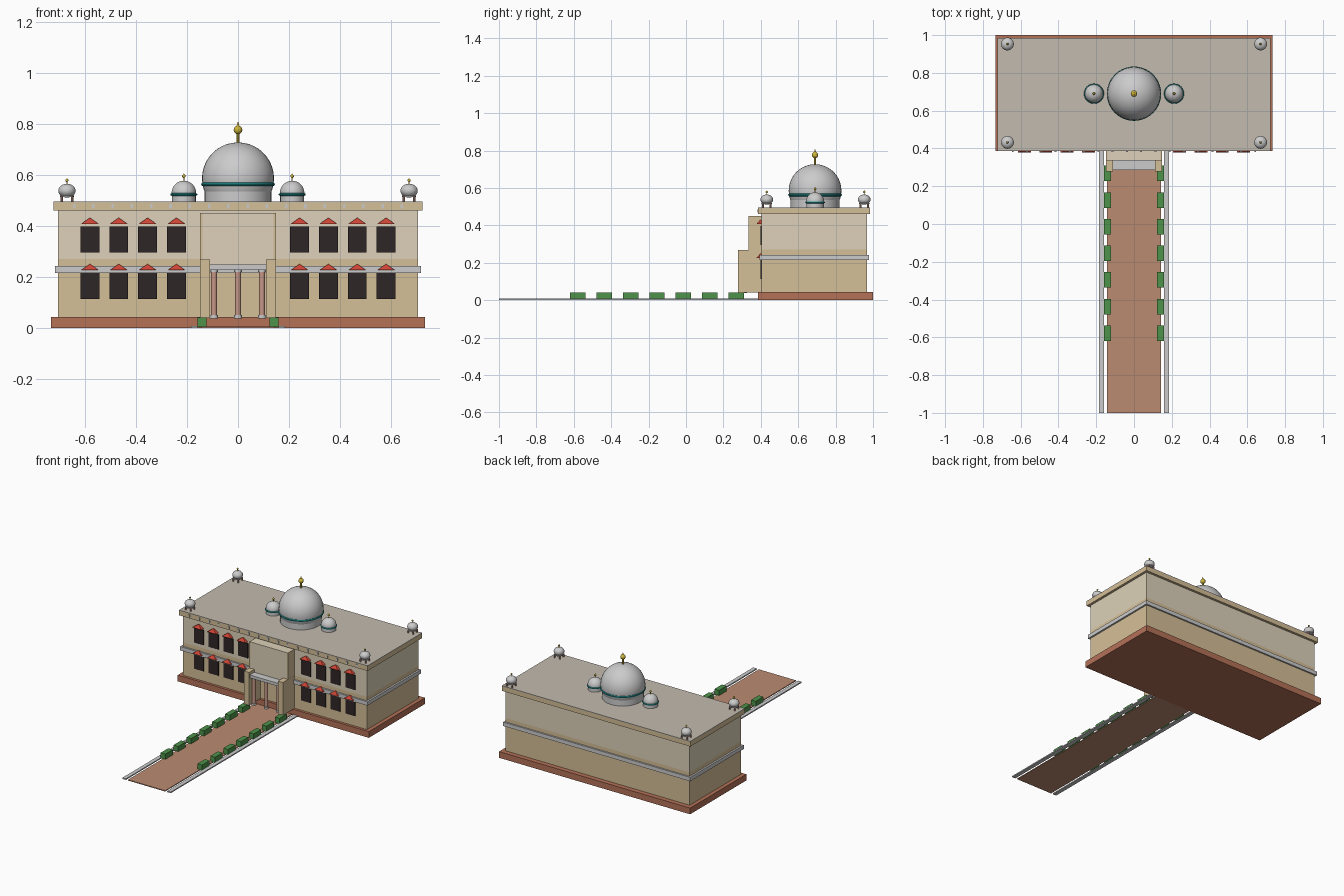
import bpy, math

if "Cube" in bpy.data.objects:
    bpy.data.objects.remove(bpy.data.objects["Cube"])

def mat(name, r, g, b):
    m = bpy.data.materials.new(name)
    m.diffuse_color = tuple((c / 255) ** 2.2 for c in (r, g, b)) + (1,)
    m.use_nodes = True
    m.node_tree.nodes["Principled BSDF"].inputs["Base Color"].default_value = m.diffuse_color
    return m

BRICK = mat("brick", 178, 112, 88)
SAND = mat("sand", 212, 190, 150)
CREAM = mat("cream", 220, 208, 184)
ROOF = mat("roof_stone", 194, 186, 174)
PAVE = mat("paving", 186, 138, 114)
PINK = mat("pink_stone", 196, 150, 134)
DARK = mat("dark_glass", 50, 42, 42)
RED = mat("red_tile", 205, 70, 55)
TEAL = mat("teal_tile", 40, 150, 150)
GOLD = mat("gold", 205, 180, 60)
GREEN = mat("hedge_green", 78, 145, 75)

def finish(name, m, smooth=False):
    o = bpy.context.object
    o.name = name
    if m:
        o.data.materials.append(m)
    if smooth:
        bpy.ops.object.shade_smooth_by_angle(angle=math.radians(35))
    return o

def box(name, x0, x1, y0, y1, z0, z1, m=None):
    bpy.ops.mesh.primitive_cube_add(size=1, location=((x0 + x1) / 2, (y0 + y1) / 2, (z0 + z1) / 2))
    bpy.context.object.scale = (x1 - x0, y1 - y0, z1 - z0)
    bpy.ops.object.transform_apply(location=False, rotation=False, scale=True)
    return finish(name, m)

def cyl(name, x, y, z0, z1, r, m=None, n=24):
    bpy.ops.mesh.primitive_cylinder_add(vertices=n, radius=r, depth=z1 - z0, location=(x, y, (z0 + z1) / 2))
    return finish(name, m, True)

def ball(name, x, y, z, r, m=None, sz=1, seg=32):
    bpy.ops.mesh.primitive_uv_sphere_add(segments=seg, ring_count=seg // 2, radius=r, location=(x, y, z))
    bpy.context.object.scale.z = sz
    return finish(name, m, True)

def ring(name, x, y, z, r, t, m):
    bpy.ops.mesh.primitive_torus_add(location=(x, y, z), major_radius=r, minor_radius=t,
                                     major_segments=40, minor_segments=8)
    return finish(name, m, True)

def cone(name, x, y, z0, z1, r, m, n=12):
    bpy.ops.mesh.primitive_cone_add(vertices=n, radius1=r, radius2=0, depth=z1 - z0, location=(x, y, (z0 + z1) / 2))
    return finish(name, m, n > 4)

def finial(x, y, z0, zb, z1, r):
    cyl("finial_pole", x, y, z0 - 0.01, zb, r * 0.35, GOLD, 10)
    ball("finial_ball", x, y, zb, r, GOLD, seg=16)
    cone("finial_tip", x, y, zb + r * 0.7, z1, r * 0.4, GOLD)

# Main building
box("plinth", -.732, .732, .386, 1.0, 0, .043, BRICK)
box("lower_wall", -.705, .705, .404, .967, .043, .27, SAND)
box("upper_wall", -.705, .705, .404, .967, .27, .46, CREAM)
box("floor_band", -.717, .717, .392, .978, .216, .243)
box("cornice", -.722, .722, .386, .984, .46, .491, SAND)
box("roof", -.722, .722, .386, .984, .491, .496, ROOF)
for i in range(18):
    x = (i - 8.5) * .0755
    box("cornice_bracket", x - .005, x + .005, .381, .39, .469, .486)

# Windows with tiled hoods
for s in (-1, 1):
    for i in range(4):
        x = s * (.241 + .113 * i)
        for z in (.114, .295):
            box("window", x - .037, x + .037, .398, .41, z, z + .102, DARK)
            cone("window_hood", 0, 0, 0, .024, .034 * math.sqrt(2), RED, 4)
            o = bpy.context.object
            o.rotation_euler.z = math.pi / 4
            bpy.ops.object.transform_apply(location=False, rotation=True, scale=False)
            o.scale.y = .6
            o.location = (x, .398, z + .125)

# Entrance portal
box("portal_upper", -.14, .14, .336, .404, .235, .45, CREAM)
for s in (-1, 1):
    a, b = sorted((s * .14, s * .148))
    box("portal_frame", a, b, .334, .404, .26, .45, SAND)
    a, b = sorted((s * .11, s * .149))
    box("portal_pier", a, b, .278, .404, .04, .268, SAND)
box("portal_lintel", -.11, .11, .286, .336, .228, .248)
for x in (-.094, 0, .094):
    cyl("column", x, .31, .05, .222, .012, PINK, 16)
    cyl("column_base", x, .31, .038, .051, .016, None, 16)
    cyl("column_capital", x, .31, .22, .23, .016, None, 16)

# Central dome and flanking domes
Y = .69
cyl("main_drum", 0, Y, .49, .57, .131, None, 40)
ball("main_dome", 0, Y, .586, .141, seg=40)
ring("main_dome_ring", 0, Y, .563, .136, .008, TEAL)
finial(0, Y, .727, .776, .81, .017)
for x in (-.212, .212):
    cyl("side_drum", x, Y, .49, .525, .047)
    ball("side_dome", x, Y, .529, .048)
    ring("side_dome_ring", x, Y, .523, .048, .005, TEAL)
    finial(x, Y, .577, .595, .607, .007)

# Corner kiosks
for x in (-.67, .67):
    for y in (.432, .953):
        for dx in (-.02, .02):
            for dy in (-.02, .02):
                cyl("kiosk_post", x + dx, y + dy, .49, .518, .005, PINK, 8)
        cyl("kiosk_slab", x, y, .514, .52, .028)
        ball("kiosk_dome", x, y, .538, .034, None, .8, 24)
        finial(x, y, .565, .578, .588, .006)

# Approach path with kerbs and hedges
box("path", -.142, .142, -1, .39, 0, .006, PAVE)
for s in (-1, 1):
    a, b = sorted((s * .158, s * .185))
    box("path_kerb", a, b, -1, .39, 0, .008)
    a, b = sorted((s * .123, s * .159))
    for i in range(7):
        y = -.578 + .141 * i
        box("hedge", a, b, y - .041, y + .041, .004, .042, GREEN)
